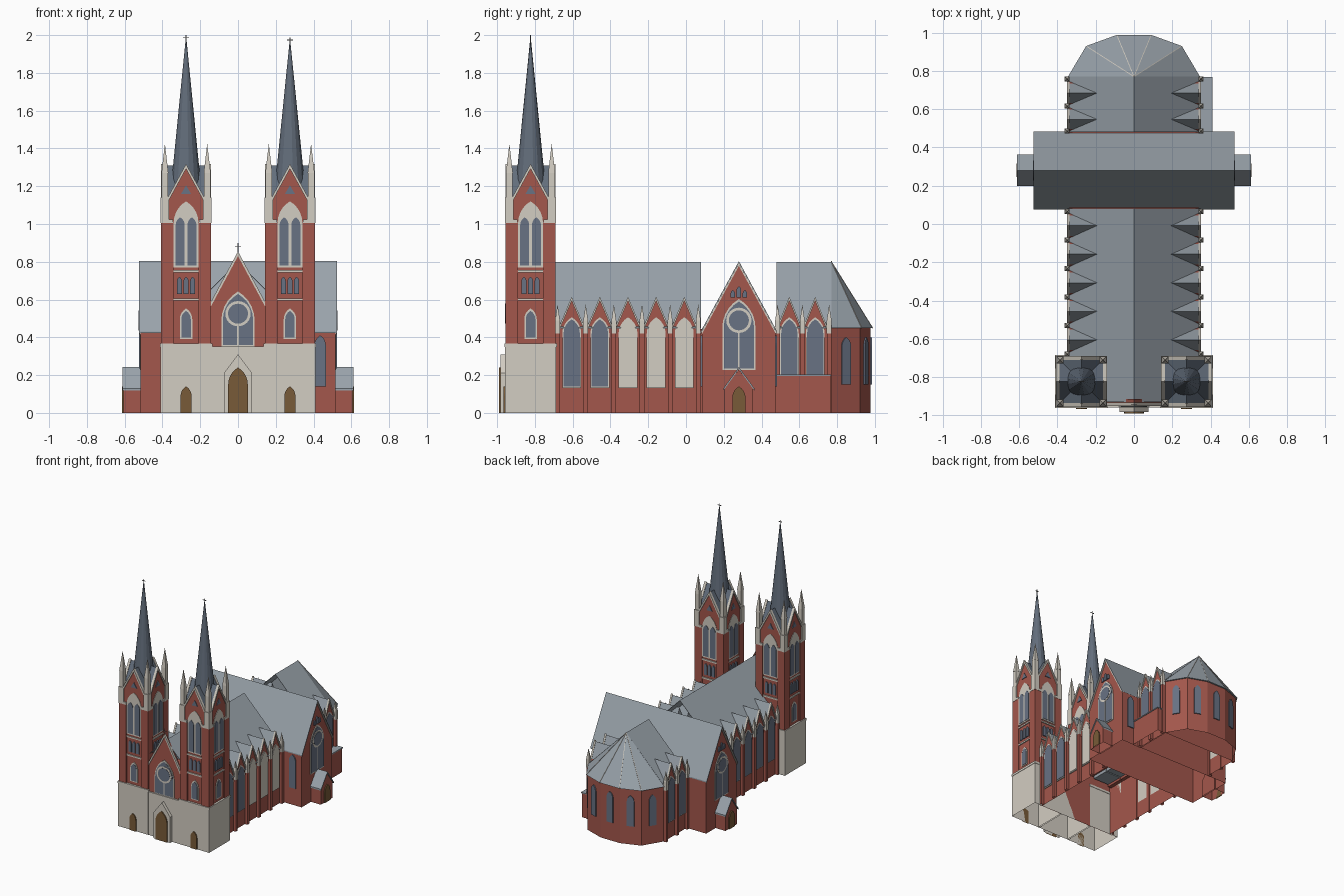
import bpy, bmesh
from math import sin, cos, pi, atan2, hypot
from mathutils import Matrix, Vector

cube = bpy.data.objects.get("Cube")
if cube:
    bpy.data.objects.remove(cube, do_unlink=True)

COLOURS = {
    "brick": (0.37, 0.095, 0.072), "stone": (0.65, 0.61, 0.54),
    "roof_slate": (0.32, 0.365, 0.405), "spire_slate": (0.125, 0.155, 0.2),
    "window_glass": (0.14, 0.17, 0.23), "door_wood": (0.19, 0.105, 0.04),
    "dark_metal": (0.16, 0.16, 0.16),
}
FRONT, BACK = -pi / 2, pi / 2
parts = {}


def part(name, mat):
    return parts.setdefault(name, (bmesh.new(), mat))[0]


def frame(x, y, a):
    """Local u runs sideways, v up, w outward along angle a."""
    m = Matrix(((-sin(a), 0, cos(a)), (cos(a), 0, sin(a)), (0, 1, 0))).to_4x4()
    return Matrix.Translation((x, y, 0)) @ m


def prism(name, mat, pts, m, d0, d1):
    bm = part(name, mat)
    lo = [bm.verts.new(m @ Vector((u, v, d0))) for u, v in pts]
    hi = [bm.verts.new(m @ Vector((u, v, d1))) for u, v in pts]
    bm.faces.new(lo)
    bm.faces.new(hi)
    for i in range(len(pts)):
        j = (i + 1) % len(pts)
        bm.faces.new((lo[i], lo[j], hi[j], hi[i]))


def rect(w, z0, z1, c=0):
    return [(c - w, z0), (c + w, z0), (c + w, z1), (c - w, z1)]


def box(name, mat, x0, x1, y0, y1, z0, z1):
    prism(name, mat, [(x0, y0), (x1, y0), (x1, y1), (x0, y1)], Matrix(), z0, z1)


def post(name, mat, x, y, h, z0, z1):
    box(name, mat, x - h, x + h, y - h, y + h, z0, z1)


def cone(name, mat, x, y, r, z0, z1, n=4, top=0.0):
    bmesh.ops.create_cone(part(name, mat), cap_ends=True, segments=n, radius1=r, radius2=top,
                          depth=z1 - z0, matrix=Matrix.Translation((x, y, (z0 + z1) / 2))
                          @ Matrix.Rotation(pi / n, 4, "Z"))


def arch(w, z0, z1, c=0):
    """Pointed arch outline."""
    s = z1 - w * 3 ** 0.5
    arc = [(2 * w * cos(k * pi / 15) - w, s + 2 * w * sin(k * pi / 15)) for k in range(6)]
    left = [(-u, v) for u, v in reversed(arc[:-1])]
    return [(c + u, v) for u, v in [(-w, z0), (w, z0)] + arc + left]


def circle(r, z):
    return [(r * cos(k * pi / 12), z + r * sin(k * pi / 12)) for k in range(24)]


def gable(w, z0, e, p):
    return [(-w, z0), (w, z0), (w, e), (0, p), (-w, e)]


def chevron(w, e, p, t):
    return [(-w, e), (0, p), (w, e), (w, e - t), (0, p - t), (-w, e - t)]


def window(name, m, w, z0, z1, c=0, rim=0.008, glass="window_glass"):
    if rim:
        prism(name + "_frames", "stone", arch(w + rim, z0 - rim, z1 + 1.6 * rim, c), m, -0.003, 0.005)
    prism(name + "_" + glass, glass, arch(w, z0, z1, c), m, 0, 0.008)


def rose_window(name, m, z0, zc, top):
    window(name, m, 0.08, z0, top)
    prism(name + "_rings", "stone", circle(0.067, zc), m, 0.003, 0.01)
    prism(name + "_roses", "window_glass", circle(0.053, zc), m, 0.004, 0.012)
    prism(name + "_mullions", "stone", rect(0.004, z0, zc - 0.06), m, 0.003, 0.01)


def cross(name, x, y, z0, z1):
    post(name, "dark_metal", x, y, 0.002, z0, z1)
    zc = z0 + (z1 - z0) * 0.65
    box(name, "dark_metal", x - 0.016, x + 0.016, y - 0.002, y + 0.002, zc - 0.002, zc + 0.002)


# Nave on both sides of the crossing
along_y = frame(0, 0, BACK)
for y0, y1, roof0, roof1 in ((-0.69, 0.085, -0.93, 0.08), (0.475, 0.77, 0.48, 0.77)):
    box("nave_walls", "brick", -0.338, 0.338, y0, y1, 0, 0.445)
    prism("nave_roof", "roof_slate", chevron(0.348, 0.45, 0.8, 0.004), along_y, roof0, roof1)

# Transept with gable windows
cross_axis = frame(0, 0.28, 0)
prism("transept_walls", "brick", gable(0.195, 0, 0.425, 0.788), cross_axis, -0.515, 0.515)
prism("transept_roof", "roof_slate", chevron(0.203, 0.43, 0.803, 0.008), cross_axis, -0.525, 0.525)
for a, s in ((0, 1), (pi, -1)):
    m = frame(s * 0.515, 0.28, a)
    prism("transept_copings", "stone", chevron(0.198, 0.43, 0.794, 0.016), m, 0, 0.006)
    rose_window("transept_window", m, 0.235, 0.49, 0.59)
    for c, top in ((-0.032, 0.65), (0, 0.67), (0.032, 0.65)):
        window("transept_lancet", m, 0.012, 0.61, top, c, 0)
    # Porch
    prism("porch_walls", "brick", gable(0.075, 0, 0.13, 0.23), m, -0.01, 0.09)
    prism("porch_roofs", "roof_slate", chevron(0.082, 0.13, 0.243, 0.012), m, 0, 0.097)
    window("porch", frame(s * 0.605, 0.28, a), 0.035, 0, 0.14, 0, 0, "door_wood")
for y, a in ((0.085, FRONT), (0.475, BACK)):
    window("transept_side", frame(0.435, y, a), 0.03, 0.14, 0.41, 0, 0)

# Nave bays: dormers, windows, buttresses
bays = [(-0.605 + 0.149 * i, 0.07) for i in range(5)] + [(0.547, 0.066), (0.684, 0.066)]
piers = [-0.68 + 0.149 * i for i in range(6)] + [0.485, 0.616, 0.758]
for a, s in ((0, 1), (pi, -1)):
    for i, (y, w) in enumerate(bays):
        m = frame(s * 0.338, y, a)
        prism("dormer_walls", "brick", gable(w, 0.4, 0.45, 0.595), m, -0.03, 0.004)
        prism("dormer_roofs", "roof_slate", gable(w, 0.42, 0.447, 0.605), m, -0.17, 0.002)
        prism("dormer_copings", "stone", chevron(w, 0.45, 0.615, 0.022), m, -0.002, 0.012)
        blank = s > 0 and 2 <= i <= 4
        window("nave_window", frame(s * 0.341, y, a), 0.043, 0.14, 0.495, 0, 0.007,
               "stone" if blank else "window_glass")
    for y in piers:
        x = s * 0.349
        post("buttresses", "brick", x, y, 0.012, 0, 0.42)
        post("buttress_caps", "stone", x, y, 0.013, 0.42, 0.49)
        cone("buttress_pinnacles", "stone", x, y, 0.018, 0.49, 0.575)

# Side chapel
box("side_chapel", "brick", 0.33, 0.405, 0.47, 0.765, 0, 0.195)
box("side_chapel_roof", "roof_slate", 0.33, 0.41, 0.47, 0.768, 0.195, 0.203)

# Apse
half = [(0.345, 0.77), (0.25, 0.93), (0.09, 0.988)]
rim = half + [(-x, y) for x, y in reversed(half)]
wall = [(x * 0.97, 0.77 + (y - 0.77) * 0.95) for x, y in rim]
prism("apse_walls", "brick", wall, Matrix(), 0, 0.449)
bm = part("apse_roof", "roof_slate")
ring = [bm.verts.new((x, y, 0.45)) for x, y in rim]
apex = bm.verts.new((0, 0.77, 0.8))
bm.faces.new(ring)
for i in range(len(ring)):
    bm.faces.new((ring[i], ring[(i + 1) % len(ring)], apex))
for (x0, y0), (x1, y1) in zip(wall, wall[1:]):
    m = frame((x0 + x1) / 2, (y0 + y1) / 2, atan2(x0 - x1, y1 - y0))
    window("apse_window", m, 0.028, 0.15, 0.4, 0, 0)
for x, y in rim[1:-1]:
    r = hypot(x, y - 0.77)
    ridge = [(0, 0.797), (r, 0.447), (r, 0.453), (0, 0.803)]
    prism("apse_ridges", "stone", ridge, frame(0, 0.77, atan2(y - 0.77, x) - pi / 2), -0.002, 0.002)

# West front between the towers
box("front_base", "stone", -0.15, 0.15, -0.958, -0.69, 0, 0.352)
m = frame(0, -0.945, FRONT)
prism("front_gable", "brick", gable(0.145, 0.34, 0.57, 0.835), m, -0.03, 0)
prism("front_gable_coping", "stone", chevron(0.145, 0.585, 0.855, 0.025), m, -0.012, 0.006)
rose_window("front_window", m, 0.36, 0.525, 0.63)
cross("gable_cross", 0, -0.945, 0.84, 0.9)
prism("portal", "stone", gable(0.075, 0, 0.21, 0.31), m, 0.01, 0.038)
window("main", frame(0, -0.983, FRONT), 0.052, 0, 0.24, 0, 0, "door_wood")

# Towers
TY = -0.823
for s in (-1, 1):
    tx = s * 0.275
    post("tower_bases", "stone", tx, TY, 0.136, 0, 0.355)
    post("tower_base_mouldings", "stone", tx, TY, 0.139, 0.35, 0.368)
    post("tower_shafts", "brick", tx, TY, 0.123, 0.36, 1.13)
    window("side", frame(tx, TY - 0.136, FRONT), 0.029, 0, 0.14, 0, 0, "door_wood")
    for k in range(4):
        a = k * pi / 2
        m = frame(tx + 0.123 * cos(a), TY + 0.123 * sin(a), a)
        window("tower_low_window", m, 0.025, 0.4, 0.54)
        for z in (0.6, 0.75):
            prism("tower_string_courses", "stone", rect(0.067, z - 0.006, z + 0.006), m, 0, 0.008)
        for c in (-0.035, 0, 0.035):
            window("tower_lancet", m, 0.013, 0.63, 0.72, c, 0)
        # Belfry openings and gable
        prism("belfry_surrounds", "stone", arch(0.066, 0.77, 1.12), m, 0, 0.005)
        for c in (-0.031, 0.031):
            window("belfry_window", m, 0.024, 0.78, 1.035, c, 0)
        prism("tower_gables", "brick", gable(0.1, 1.02, 1.12, 1.3), m, -0.02, 0.002)
        prism("tower_gable_copings", "stone", chevron(0.1, 1.135, 1.318, 0.026), m, -0.01, 0.01)
        prism("tower_gable_lights", "window_glass", [(-0.026, 1.16), (0.026, 1.16), (0, 1.205)], m, 0, 0.007)
        prism("tower_cross_roofs", "spire_slate", gable(0.105, 1.1, 1.12, 1.31), m, -0.123, -0.004)
        # Corner pier and pinnacle
        dx, dy = (1, 1, -1, -1)[k], (1, -1, 1, -1)[k]
        post("tower_corner_piers", "brick", tx + dx * 0.099, TY + dy * 0.099, 0.033, 0.36, 1.01)
        post("pier_caps", "stone", tx + dx * 0.101, TY + dy * 0.101, 0.033, 1.005, 1.025)
        x, y = tx + dx * 0.112, TY + dy * 0.112
        post("pinnacle_bases", "stone", x, y, 0.022, 1.02, 1.14)
        post("pinnacle_shafts", "stone", x, y, 0.017, 1.14, 1.27)
        cone("pinnacle_tips", "stone", x, y, 0.026, 1.27, 1.425)
    # Spire
    top = 2.0 if s < 0 else 1.988
    cone("spires", "spire_slate", tx, TY, 0.083, 1.18, top - 0.03, 16, 0.003)
    cross("spire_crosses", tx, TY, top - 0.04, top)

# Materials and objects, left open at ground level
materials = {}
for name, rgb in COLOURS.items():
    mat = materials[name] = bpy.data.materials.new(name)
    mat.use_nodes = True
    mat.diffuse_color = (*rgb, 1)
    bsdf = next(n for n in mat.node_tree.nodes if n.type == "BSDF_PRINCIPLED")
    bsdf.inputs["Base Color"].default_value = (*rgb, 1)
for name, (bm, mat) in parts.items():
    bmesh.ops.recalc_face_normals(bm, faces=bm.faces)
    ground = [f for f in bm.faces if all(v.co.z < 0.0001 for v in f.verts)]
    bmesh.ops.delete(bm, geom=ground, context="FACES_ONLY")
    mesh = bpy.data.meshes.new(name)
    bm.to_mesh(mesh)
    bm.free()
    mesh.materials.append(materials[mat])
    bpy.context.scene.collection.objects.link(bpy.data.objects.new(name, mesh))
